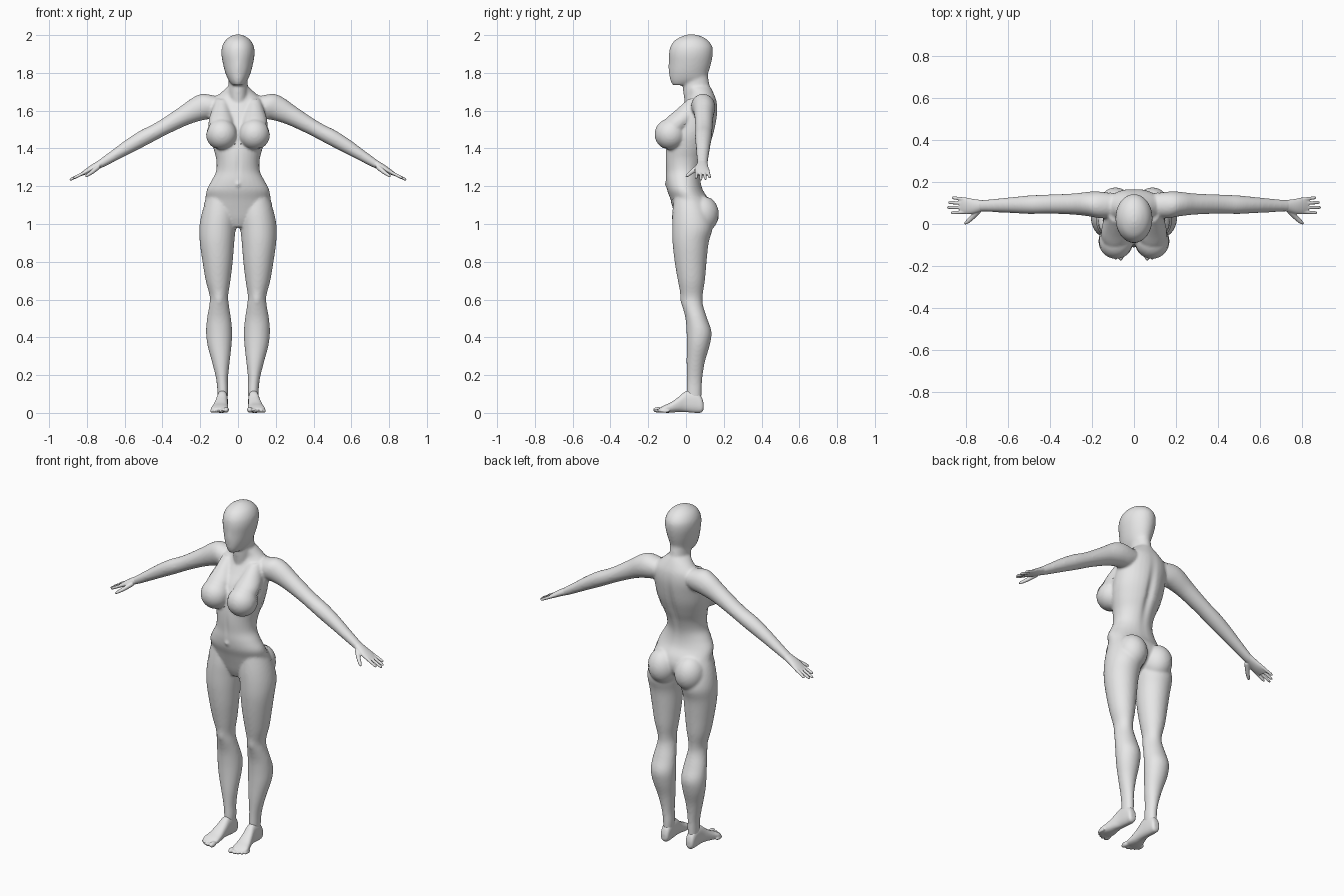
import bpy, bmesh, math
from mathutils import Vector, Matrix

if "Cube" in bpy.data.objects:
    bpy.data.objects.remove(bpy.data.objects["Cube"])

grey = bpy.data.materials.new("plain_grey")
grey.use_nodes = True
grey.diffuse_color = (0.8, 0.8, 0.8, 1)
grey.node_tree.nodes["Principled BSDF"].inputs["Base Color"].default_value = (0.8, 0.8, 0.8, 1)

X, Y, Z = Vector((1, 0, 0)), Vector((0, 1, 0)), Vector((0, 0, 1))
SIDES = (1, -1)


def spline(rows, steps=4):
    """Catmull-Rom interpolation of ring rows."""
    rows = [Vector(r) for r in rows]
    out = []
    for i in range(len(rows) - 1):
        p0, p1 = rows[max(i - 1, 0)], rows[i]
        p2, p3 = rows[i + 1], rows[min(i + 2, len(rows) - 1)]
        for k in range(steps):
            t = k / steps
            out.append(0.5 * (2 * p1 + (p2 - p0) * t + (2 * p0 - 5 * p1 + 4 * p2 - p3) * t * t
                              + (3 * p1 - p0 - 3 * p2 + p3) * t ** 3))
    return out + [rows[-1]]


def loft(bm, rows, ref, axis=None, side=1, power=2.0, count=32):
    """Closed loft through ellipses; each row is x, y, z, radius along ref, other radius."""
    axis = axis or (Vector(rows[-1][:3]) - Vector(rows[0][:3])).normalized()
    u = (ref - axis * ref.dot(axis)).normalized()
    v = axis.cross(u)
    rings = []
    for r in spline(rows):
        ring = []
        for k in range(count):
            c, s = math.cos(math.tau * k / count), math.sin(math.tau * k / count)
            p = (Vector(r[:3]) + u * r[3] * math.copysign(abs(c) ** (2 / power), c)
                 + v * r[4] * math.copysign(abs(s) ** (2 / power), s))
            ring.append(bm.verts.new((p.x * side, p.y, p.z)))
        rings.append(ring)
    for a, b in zip(rings, rings[1:]):
        for k in range(count):
            n = (k + 1) % count
            bm.faces.new((a[k], a[n], b[n], b[k]))
    bm.faces.new(rings[0][::-1])
    bm.faces.new(rings[-1])


def upright(z, x0, x1, y0, y1):
    return ((x0 + x1) / 2, (y0 + y1) / 2, z, (x1 - x0) / 2, (y1 - y0) / 2)


def lengthwise(y, x0, x1, z0, z1):
    return ((x0 + x1) / 2, y, (z0 + z1) / 2, (x1 - x0) / 2, (z1 - z0) / 2)


def ball(bm, centre, radii):
    m = Matrix.Translation(centre) @ Matrix.Diagonal((*radii, 1))
    bmesh.ops.create_uvsphere(bm, u_segments=32, v_segments=20, radius=1, matrix=m)


def finish(bm, name):
    me = bpy.data.meshes.new(name)
    bm.to_mesh(me)
    bm.free()
    me.materials.append(grey)
    ob = bpy.data.objects.new(name, me)
    bpy.context.collection.objects.link(ob)
    for p in me.polygons:
        p.use_smooth = True
    return ob


def fuse(bm, name, voxel, rounds):
    """Blend overlapping volumes into one smooth skin."""
    bmesh.ops.recalc_face_normals(bm, faces=bm.faces)
    ob = finish(bm, name)
    mod = ob.modifiers.new("fuse", 'REMESH')
    mod.mode, mod.voxel_size, mod.use_smooth_shade = 'VOXEL', voxel, True
    mod = ob.modifiers.new("soften", 'SMOOTH')
    mod.factor, mod.iterations = 0.5, rounds
    bpy.context.view_layer.update()
    dg = bpy.context.evaluated_depsgraph_get()
    me = bpy.data.meshes.new_from_object(ob.evaluated_get(dg))
    ob.modifiers.clear()
    ob.data = me
    if not me.materials:
        me.materials.append(grey)
    for p in me.polygons:
        p.use_smooth = True
    return ob


# Torso, neck and head: height, half width, front, back
bm = bmesh.new()
TORSO = [(.985, .04, -.03, .05), (1.03, .15, -.05, .11), (1.08, .18, -.066, .13),
         (1.13, .171, -.082, .12), (1.18, .166, -.1, .09), (1.23, .14, -.107, .078),
         (1.28, .116, -.107, .08), (1.34, .115, -.109, .097), (1.4, .13, -.106, .122),
         (1.47, .146, -.095, .147), (1.54, .15, -.07, .162), (1.6, .15, -.03, .168),
         (1.65, .135, 0, .163), (1.69, .095, .015, .148), (1.725, .058, 0, .13)]
NECK = [(1.6, .055, 0, .13), (1.7, .053, -.015, .13), (1.75, .05, -.017, .122), (1.82, .05, -.02, .11)]
HEAD = [(1.735, .028, -.07, .03), (1.76, .05, -.083, .105), (1.8, .067, -.088, .118),
        (1.85, .08, -.089, .133), (1.9, .088, -.09, .142), (1.94, .084, -.082, .139),
        (1.973, .066, -.058, .115), (1.994, .038, -.02, .08), (2.003, .012, .01, .045)]
for part in (TORSO, NECK, HEAD):
    loft(bm, [upright(z, -w, w, f, b) for z, w, f, b in part], X, Z)

# Legs: height, inner, outer, front, back
LEG = [(1.14, .03, .165, -.06, .09), (1.06, .01, .191, -.07, .125), (.98, .012, .205, -.073, .14),
       (.9, .02, .202, -.071, .12), (.8, .028, .188, -.06, .109), (.7, .04, .171, -.043, .1),
       (.62, .052, .15, -.027, .088), (.57, .048, .152, -.02, .09), (.5, .037, .164, -.003, .112),
       (.43, .031, .169, .003, .135), (.36, .034, .162, .004, .126), (.27, .044, .138, .003, .1),
       (.18, .053, .116, .004, .086), (.11, .052, .109, .003, .083), (.03, .06, .105, .005, .08)]
# Arms: centre, depth radius, height radius
ARM = [(.07, .09, 1.63, .05, .045), (.15, .09, 1.625, .063, .071), (.21, .095, 1.61, .059, .066),
       (.28, .095, 1.576, .051, .053), (.38, .095, 1.52, .046, .043), (.44, .094, 1.487, .045, .041),
       (.5, .092, 1.456, .044, .042), (.58, .09, 1.41, .038, .037), (.66, .088, 1.36, .032, .029),
       (.72, .087, 1.323, .028, .023), (.75, .085, 1.306, .028, .018)]
# Upper slope of the chest
CHEST = [(1.66, .05, .12, .01, .1), (1.6, .035, .14, -.055, .08), (1.55, .02, .155, -.11, .05),
         (1.5, .02, .155, -.135, 0)]
for s in SIDES:
    loft(bm, [upright(*r) for r in LEG], X, Z, s)
    loft(bm, ARM, Y, None, s)
    loft(bm, [upright(*r) for r in CHEST], X, Z, s)
    ball(bm, (.086 * s, -.082, 1.475), (.081, .082, .081))
    ball(bm, (.088 * s, .082, 1.05), (.083, .09, .1))
body = fuse(bm, "body", .007, 8)

# Soft sculpted marks: centre, spread, push along y
MARKS = [((0, .14, 1.42), (.022, .08, .16), -.014), ((0, -.1, 1.21), (.012, .04, .014), -.007),
         ((0, -.1, 1.31), (.012, .04, .06), .004), ((.1, -.03, .6), (.025, .03, .03), -.006),
         ((-.1, -.03, .6), (.025, .03, .03), -.006), ((0, -.09, 1.83), (.015, .03, .04), -.004)]
for v in body.data.vertices:
    for c, r, push in MARKS:
        d = sum(((v.co[i] - c[i]) / r[i]) ** 2 for i in range(3))
        if d < 9:
            v.co.y += push * math.exp(-d)

# Hands: palm, four fingers and thumb
PALM = [(.72, .087, 1.323, .026, .021), (.765, .084, 1.299, .035, .018),
        (.8, .086, 1.279, .04, .014), (.83, .088, 1.262, .036, .008)]
FINGERS = [(.057, .053, .872), (.078, .079, .891), (.098, .103, .885), (.117, .126, .867)]
THUMB = [(.74, .066, 1.303, .016, .014), (.77, .032, 1.277, .012, .011),
         (.797, .008, 1.258, .009, .008), (.808, .0, 1.25, .003, .003)]
for s, label in zip(SIDES, ("left", "right")):
    bm = bmesh.new()
    loft(bm, PALM, Y, None, s)
    loft(bm, THUMB, Y, None, s, count=16)
    for base, tip, end in FINGERS:
        rows = []
        for t, r in ((0, .009), (.5, .008), (.88, .0072), (1, .003)):
            x = .805 + (end - .805) * t
            rows.append((x, base + (tip - base) * t, 1.276 - .5 * (x - .805), r, r))
        loft(bm, rows, Y, None, s, count=16)
    fuse(bm, label + "_hand", .0032, 2)

# Feet: distance along y, inner, outer, sole, instep
FOOT = [(.093, .068, .097, .018, .05), (.082, .057, .107, .002, .085), (.05, .054, .11, 0, .115),
        (.0, .054, .113, .004, .115), (-.04, .054, .123, .005, .084), (-.08, .052, .135, .001, .056),
        (-.115, .051, .144, .001, .04), (-.14, .057, .133, .005, .026)]
TOES = [(.063, -.175, .015), (.087, -.172, .0105), (.106, -.164, .01),
        (.123, -.153, .0095), (.138, -.14, .009)]
for s, label in zip(SIDES, ("left", "right")):
    bm = bmesh.new()
    loft(bm, [lengthwise(*r) for r in FOOT], X, -Y, s, 2.4)
    for x, tip, r in TOES:
        ball(bm, (x * s, tip + .028, r + .001), (r, .028, r))
    fuse(bm, label + "_foot", .0045, 3)


# Thin garments lifted off the body skin, with edges cut cleanly along planes
def garment(name, cuts, keep):
    bm = bmesh.new()
    bm.from_mesh(body.data)
    bm.normal_update()
    for co, no in cuts:
        bmesh.ops.bisect_plane(bm, geom=bm.verts[:] + bm.edges[:] + bm.faces[:],
                               plane_co=co, plane_no=no)
    drop = [f for f in bm.faces if not keep(*f.calc_center_median())]
    normals = {v: v.normal.copy() for v in bm.verts}
    for v, n in normals.items():
        v.co += n * .0025
    bmesh.ops.delete(bm, geom=drop, context='FACES')
    return finish(bm, name)


def slopes(z, grade):
    """Mirrored pair of planes through z = height + grade * |x|."""
    return [((0, 0, z), (-grade * s, 0, 1)) for s in SIDES]


garment("briefs", slopes(1.115, .2) + slopes(.955, .8),
        lambda x, y, z: abs(x) < .25 and .955 + .8 * abs(x) < z < 1.115 + .2 * abs(x))

LOW, BAND = 1.405, 1.435


def in_top(x, y, z):
    ax = abs(x)
    cup = y < .02 and LOW < z < min(1.45 + 1.4 * ax, 1.907 - 2.6 * ax)
    strap = .098 < ax < .118 and LOW < z and (y > .02 or z > 1.55)
    return ax < .2 and (cup or strap or LOW < z < BAND)


garment("top", [((0, 0, LOW), Z), ((0, 0, BAND), Z), ((0, .02, 0), Y)]
        + slopes(1.45, 1.4) + slopes(1.907, -2.6)
        + [((w * s, 0, 0), X) for w in (.098, .118) for s in SIDES], in_top)
